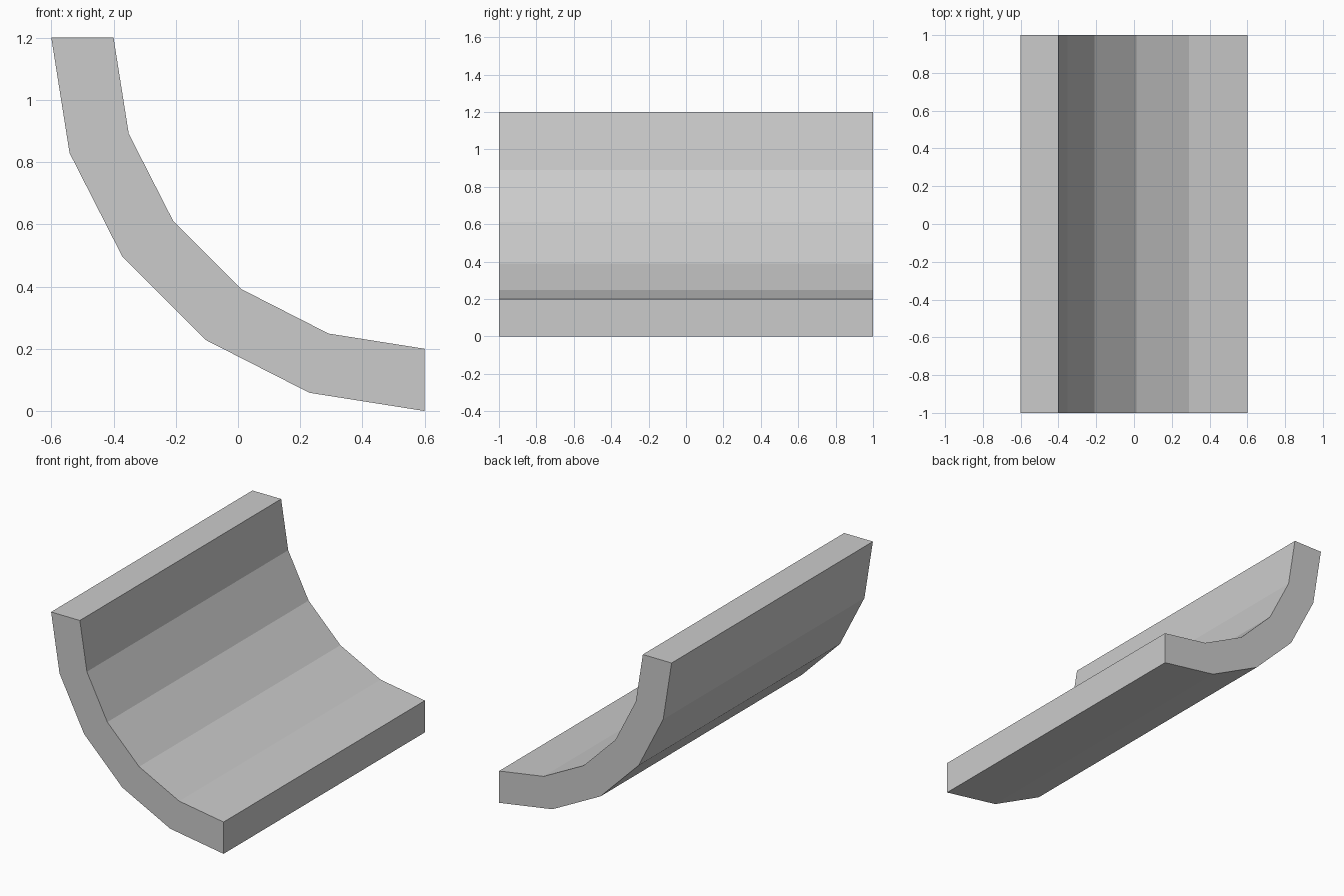
import bpy, bmesh
from math import sin, cos, radians

if "Cube" in bpy.data.objects:
    bpy.data.objects.remove(bpy.data.objects["Cube"])

CX, CZ = 0.6, 1.2          # centre of the quarter arc
OUTER, INNER = 1.2, 1.0    # radii of the two faces
STEPS = 5
HALF = 1.0                 # half length along y


def arc(bm, radius):
    pts = []
    for i in range(STEPS + 1):
        a = radians(90 * i / STEPS)
        pts.append(bm.verts.new((CX - radius * cos(a), -HALF, CZ - radius * sin(a))))
    return pts


# Curved trough panel: quarter-ring section swept along y
bm = bmesh.new()
outer, inner = arc(bm, OUTER), arc(bm, INNER)
section = bm.faces.new(outer + inner[::-1])
result = bmesh.ops.extrude_face_region(bm, geom=[section], use_keep_orig=True)
moved = [g for g in result["geom"] if isinstance(g, bmesh.types.BMVert)]
bmesh.ops.translate(bm, verts=moved, vec=(0, 2 * HALF, 0))
# Split the concave end caps into clean quads
for ends in (outer + inner, moved):
    ring = [v for v in ends]
    y = ring[0].co.y
    for i in range(1, STEPS):
        a = radians(90 * i / STEPS)
        pair = []
        for r in (OUTER, INNER):
            x, z = CX - r * cos(a), CZ - r * sin(a)
            pair.append(min(ring, key=lambda v: (v.co.x - x) ** 2 + (v.co.z - z) ** 2))
        bmesh.ops.connect_verts(bm, verts=pair)
bmesh.ops.recalc_face_normals(bm, faces=bm.faces)

mesh = bpy.data.meshes.new("curved_panel")
bm.to_mesh(mesh)
bm.free()
panel = bpy.data.objects.new("curved_panel", mesh)
bpy.context.collection.objects.link(panel)
